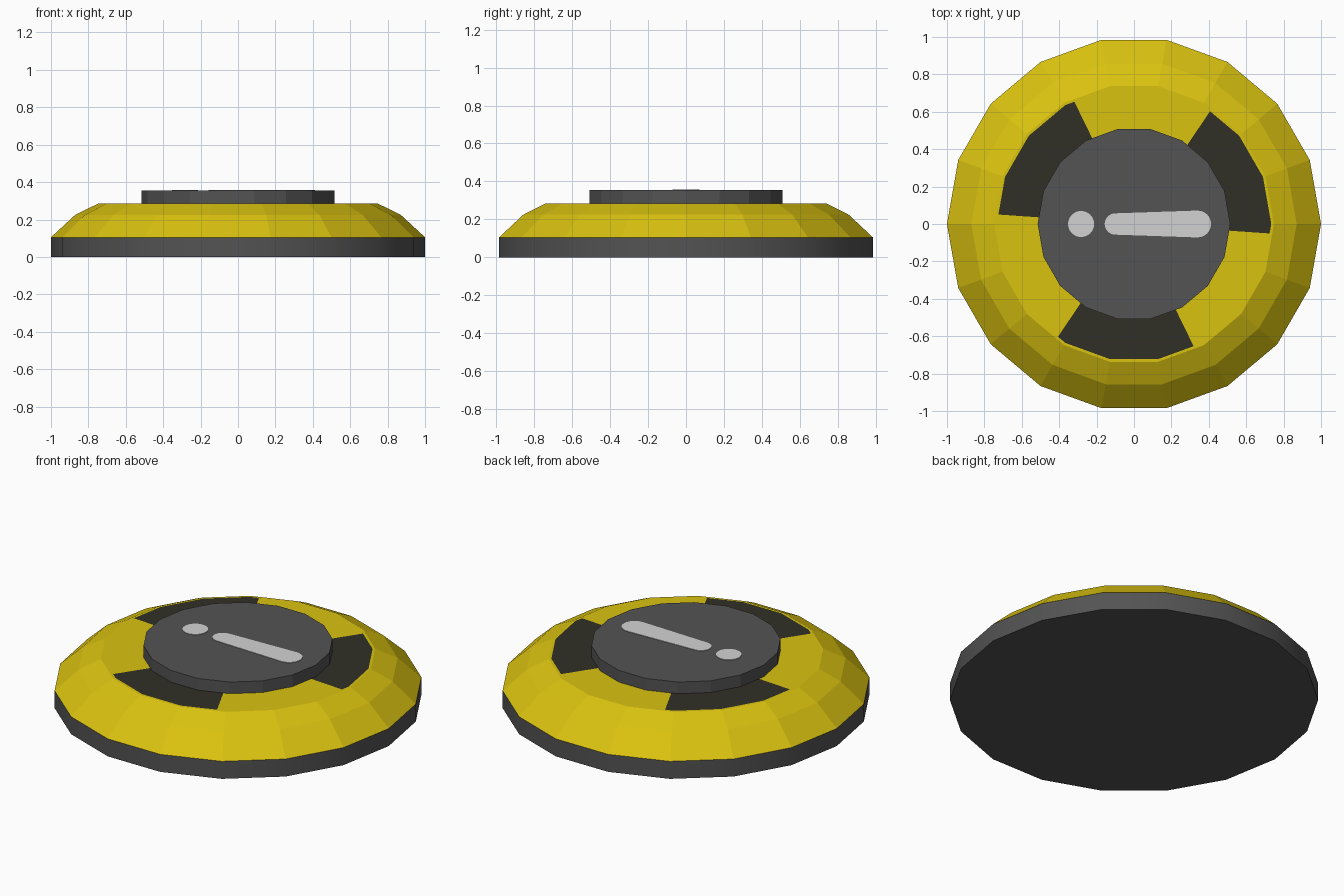
import bpy
import bmesh
from math import sin, cos, pi, radians

if "Cube" in bpy.data.objects:
    bpy.data.objects.remove(bpy.data.objects["Cube"], do_unlink=True)

SIDES = 18
STEP = 360 / SIDES


def material(name, r, g, b):
    m = bpy.data.materials.new(name)
    m.use_nodes = True
    m.diffuse_color = (r, g, b, 1)
    m.node_tree.nodes["Principled BSDF"].inputs["Base Color"].default_value = (r, g, b, 1)
    return m


yellow = material("yellow", 0.70, 0.54, 0.005)
dark = material("dark olive", 0.030, 0.028, 0.019)
grey = material("dark grey", 0.087, 0.087, 0.087)
light = material("light grey", 0.65, 0.65, 0.65)


def finish(name, bm, mats):
    bmesh.ops.recalc_face_normals(bm, faces=bm.faces)
    mesh = bpy.data.meshes.new(name)
    bm.to_mesh(mesh)
    bm.free()
    for m in mats:
        mesh.materials.append(m)
    obj = bpy.data.objects.new(name, mesh)
    bpy.context.collection.objects.link(obj)
    return obj


def prism(name, outline, z0, z1, mat):
    """Extrude a flat outline from z0 to z1."""
    bm = bmesh.new()
    face = bm.faces.new([bm.verts.new((x, y, z0)) for x, y in outline])
    top = bmesh.ops.extrude_face_region(bm, geom=[face])["geom"]
    verts = [v for v in top if isinstance(v, bmesh.types.BMVert)]
    bmesh.ops.translate(bm, verts=verts, vec=(0, 0, z1 - z0))
    return finish(name, bm, [mat])


def arc(cx, r, start, end, n):
    angles = [radians(start + (end - start) * i / n) for i in range(n + 1)]
    return [(cx + r * cos(a), r * sin(a)) for a in angles]


def ring_point(r, deg):
    """Point on the many-sided ring at an angle."""
    local = radians(deg % STEP - STEP / 2)
    d = r * cos(pi / SIDES) / cos(local)
    return d * cos(radians(deg)), d * sin(radians(deg))


# Base and raised cap
base = prism("base", arc(0, 1, 0, 360, SIDES)[:-1], 0, 0.105, grey)
bpy.context.view_layer.objects.active = base
base.select_set(True)
bpy.ops.object.shade_smooth_by_angle(angle=radians(30))
prism("cap", arc(0, 0.515, 0, 360, SIDES)[:-1], 0.284, 0.355, grey)

# Sloped shell whose flat top carries three dark sectors
sector_edges = [k * 60 - 4 for k in range(1, 7)]
angles = sorted([i * STEP for i in range(SIDES)] + sector_edges)
profile = [(1, 0.105), (0.87, 0.225), (0.748, 0.285), (0.734, 0.285), (0.5, 0.285)]
bm = bmesh.new()
rings = [[bm.verts.new((*ring_point(r, a), z)) for a in angles] for r, z in profile]
for level in range(len(profile) - 1):
    for i, a in enumerate(angles):
        j = (i + 1) % len(angles)
        lo, hi = rings[level], rings[level + 1]
        f = bm.faces.new((lo[i], lo[j], hi[j], hi[i]))
        if level == 3 and (a + 4.01) % 120 < 60:
            f.material_index = 1
finish("shell", bm, [yellow, dark])

# Light inlays on the cap
prism("dot_mark", arc(-0.283, 0.07, 0, 360, 24)[:-1], 0.354, 0.358, light)
bar = arc(0.34, 0.072, -92, 92, 12) + arc(-0.1, 0.057, 92, 268, 12)
prism("bar_mark", bar, 0.354, 0.358, light)
